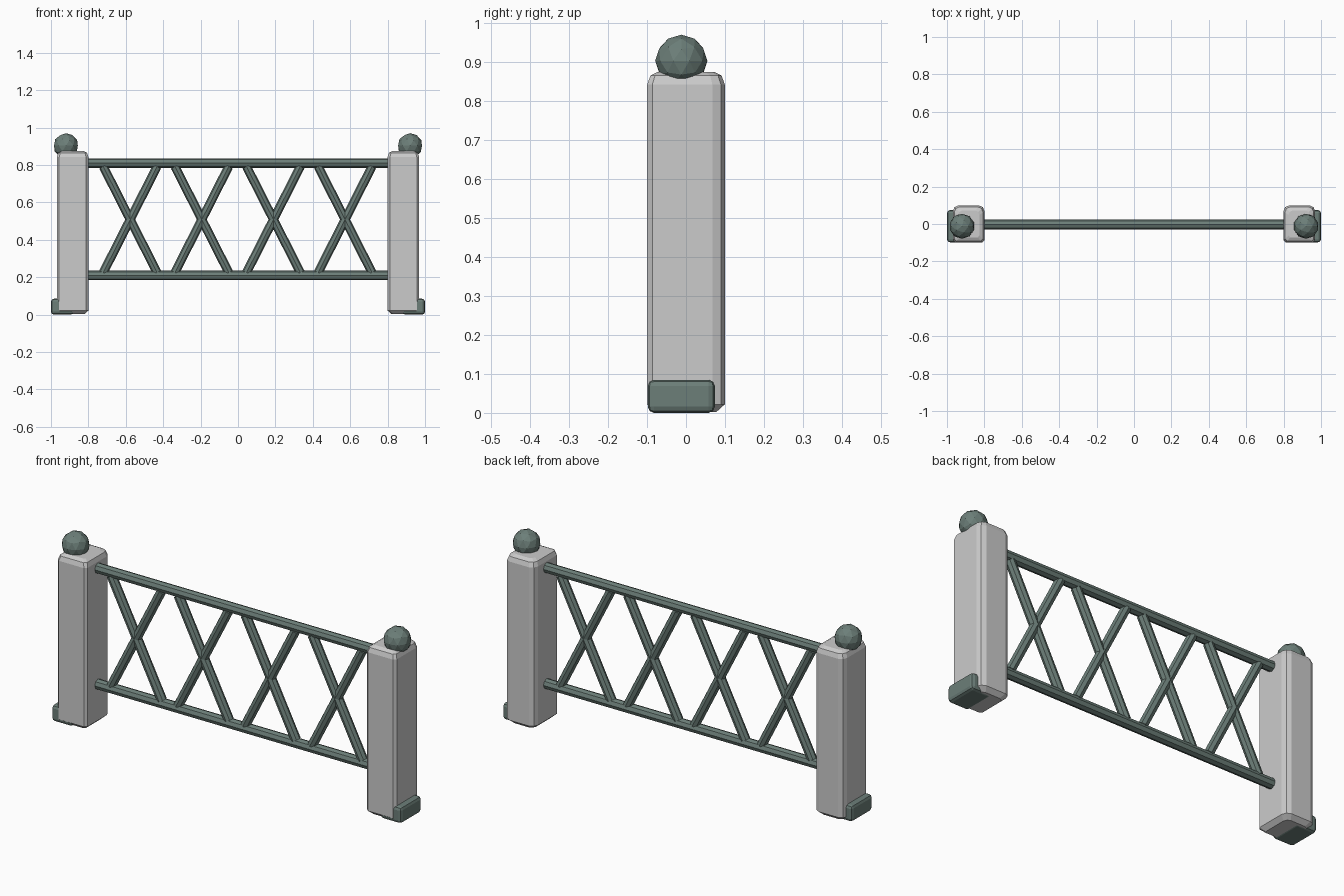
import bpy, bmesh
from mathutils import Vector

if "Cube" in bpy.data.objects:
    bpy.data.objects.remove(bpy.data.objects["Cube"])

green = bpy.data.materials.new("dark_green")
green.diffuse_color = (0.15, 0.21, 0.19, 1)
green.use_nodes = True
green.node_tree.nodes["Principled BSDF"].inputs["Base Color"].default_value = green.diffuse_color


def finish(name, bm, mat=None):
    bmesh.ops.recalc_face_normals(bm, faces=bm.faces)
    me = bpy.data.meshes.new(name)
    bm.to_mesh(me)
    bm.free()
    if mat:
        me.materials.append(mat)
    ob = bpy.data.objects.new(name, me)
    bpy.context.collection.objects.link(ob)
    return ob


def rod(name, a, b, radius, sides=8):
    a, b = Vector(a), Vector(b)
    bm = bmesh.new()
    bmesh.ops.create_cone(bm, cap_ends=True, segments=sides, radius1=radius,
                          radius2=radius, depth=(b - a).length)
    bm.transform(Vector((0, 0, 1)).rotation_difference(b - a).to_matrix().to_4x4())
    bmesh.ops.translate(bm, verts=bm.verts, vec=(a + b) / 2)
    return finish(name, bm, green)


def post(name, cx):
    # small chamfer on front corners, rounder back corners
    hx, hy = 0.085, 0.0995
    half = [(hx - 0.013, -hy), (hx, -hy + 0.013), (hx, hy - 0.032),
            (hx - 0.009, hy - 0.010), (hx - 0.03, hy)]
    outline = half + [(-x, y) for x, y in reversed(half)]
    levels = [(0.002, 0.022), (0.022, 0), (0.842, 0), (0.865, 0.008), (0.875, 0.028)]
    bm = bmesh.new()
    rings = []
    for z, inset in levels:
        rings.append([bm.verts.new((cx + x * (1 - inset / hx), y * (1 - inset / hy), z))
                      for x, y in outline])
    n = len(outline)
    for lo, hi in zip(rings, rings[1:]):
        for i in range(n):
            j = (i + 1) % n
            bm.faces.new((lo[i], lo[j], hi[j], hi[i]))
    bm.faces.new(rings[0])
    bm.faces.new(rings[-1])
    return finish(name, bm)


def ball(name, cx):
    bm = bmesh.new()
    bmesh.ops.create_icosphere(bm, subdivisions=2, radius=0.067)
    bmesh.ops.translate(bm, verts=bm.verts, vec=(cx, -0.012, 0.903))
    return finish(name, bm, green)


def foot(name, s):
    size = Vector((0.12, 0.172, 0.085))
    bm = bmesh.new()
    bmesh.ops.create_cube(bm, size=1)
    bmesh.ops.scale(bm, verts=bm.verts, vec=size)
    bmesh.ops.translate(bm, verts=bm.verts, vec=(s * 0.94, -0.012, 0.0425))
    bmesh.ops.bevel(bm, geom=bm.edges[:], offset=0.016, segments=2, profile=0.5,
                    affect='EDGES')
    return finish(name, bm, green)


# End posts with ball finials and outer foot blocks
for side, s in (("left", -1), ("right", 1)):
    post(side + "_post", s * 0.884)
    ball(side + "_finial", s * 0.92)
    foot(side + "_foot", s)

# Horizontal rails
Y = -0.003
for label, z in (("bottom_rail", 0.21), ("top_rail", 0.81)):
    rod(label, (-0.83, Y, z), (0.83, Y, z), 0.026)

# Four crossed lattice pairs
for i in range(4):
    cx = (i - 1.5) * 0.383 - 0.002
    for s in (-1, 1):
        rod(f"lattice_bar_{i}_{'a' if s < 0 else 'b'}",
            (cx - s * 0.144, Y, 0.225), (cx + s * 0.144, Y, 0.792), 0.024)
